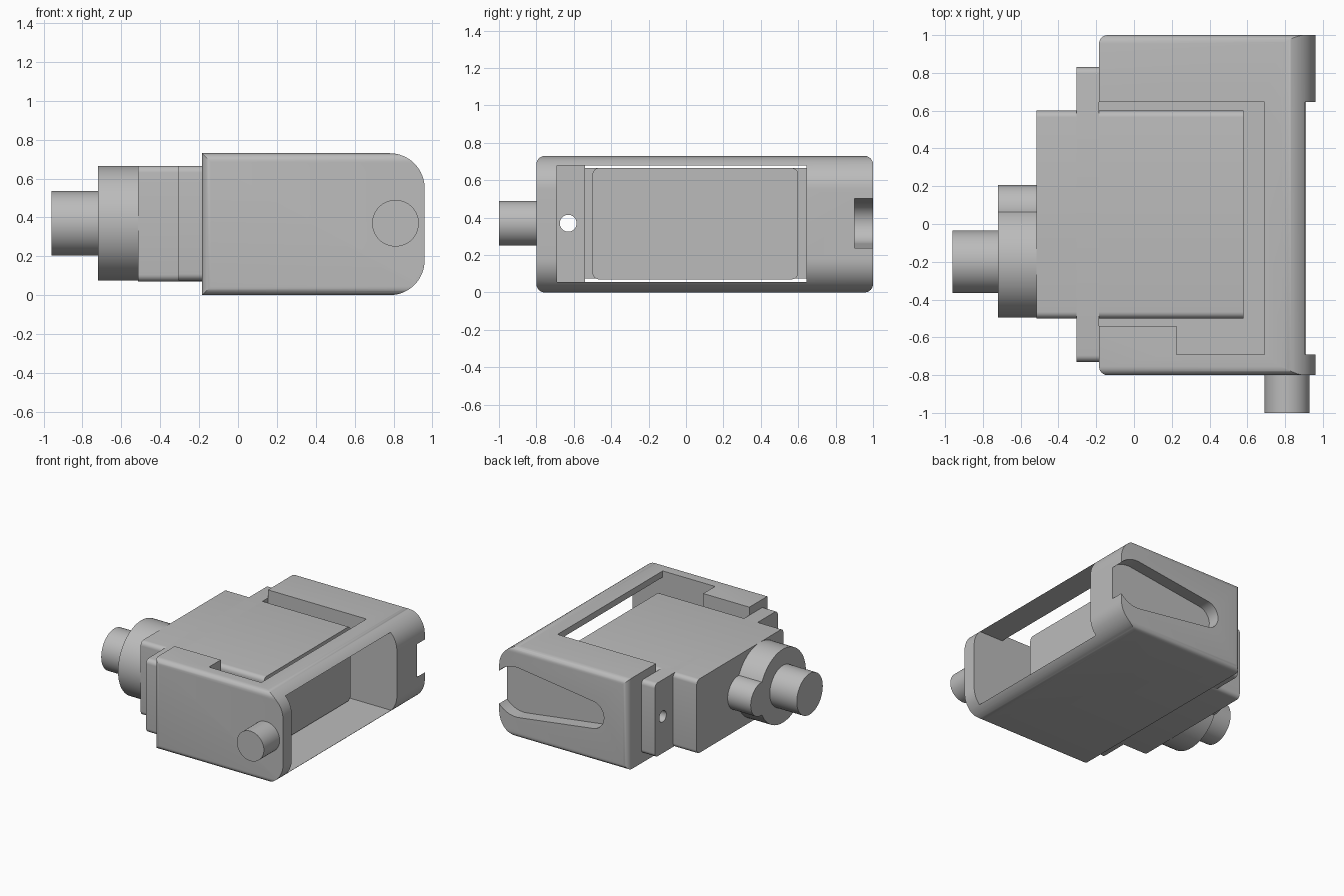
import bpy, bmesh
from math import sin, cos, pi, radians, asin

if "Cube" in bpy.data.objects:
    bpy.data.objects.remove(bpy.data.objects["Cube"])

grey = bpy.data.materials.new("plain grey")
grey.use_nodes = True
GREY = (0.5, 0.5, 0.5, 1)
grey.diffuse_color = GREY
grey.node_tree.nodes["Principled BSDF"].inputs["Base Color"].default_value = GREY

MID = 0.37  # height of the shared centre line


def make(name, bm):
    bmesh.ops.recalc_face_normals(bm, faces=bm.faces)
    mesh = bpy.data.meshes.new(name)
    bm.to_mesh(mesh)
    bm.free()
    mesh.materials.append(grey)
    ob = bpy.data.objects.new(name, mesh)
    bpy.context.collection.objects.link(ob)
    return ob


def prism(name, axis, points, a, b):
    """Extrude a 2D outline along an axis from a to b."""
    place = {"x": lambda u, v, t: (t, u, v),
             "y": lambda u, v, t: (u, t, v),
             "z": lambda u, v, t: (u, v, t)}[axis]
    bm = bmesh.new()
    lo = [bm.verts.new(place(u, v, a)) for u, v in points]
    hi = [bm.verts.new(place(u, v, b)) for u, v in points]
    bm.faces.new(lo)
    bm.faces.new(hi)
    n = len(points)
    for i in range(n):
        j = (i + 1) % n
        bm.faces.new((lo[i], lo[j], hi[j], hi[i]))
    return make(name, bm)


def arc(cu, cv, r, start, end, n=16):
    return [(cu + r * cos(start + (end - start) * i / n),
             cv + r * sin(start + (end - start) * i / n)) for i in range(n + 1)]


def cylinder(name, axis, u, v, r, a, b):
    return prism(name, axis, arc(u, v, r, 0, 2 * pi, 64)[:-1], a, b)


def box(name, x, y, z, radius, rule):
    """Box whose edges that satisfy the rule are rounded."""
    bm = bmesh.new()
    bmesh.ops.create_cube(bm, size=1)
    for v in bm.verts:
        for i, (a, b) in enumerate((x, y, z)):
            v.co[i] = a if v.co[i] < 0 else b
    edges = [e for e in bm.edges if rule(*[v.co for v in e.verts])]
    bmesh.ops.bevel(bm, geom=edges, offset=radius, segments=6, profile=0.5,
                    affect="EDGES")
    return make(name, bm)


def boolean(target, tool, operation="DIFFERENCE", keep=False):
    mod = target.modifiers.new("cut", "BOOLEAN")
    mod.object, mod.operation, mod.solver = tool, operation, "EXACT"
    bpy.context.view_layer.objects.active = target
    bpy.ops.object.modifier_apply(modifier=mod.name)
    if not keep:
        bpy.data.objects.remove(tool)


def along_x(p, q):
    return abs(p.x - q.x) > 0.01


# Housing: rounded block trimmed by a profile with a large nose radius
LEFT, NOSE, TOP, R = -0.185, 0.96, 0.73, 0.18
housing = box("housing", (LEFT, 1.2), (-0.8, 1.0), (0, TOP), 0.045,
              lambda p, q: along_x(p, q) or (p.x < 0 and abs(p.z - q.z) > 0.01))
outline = ([(-0.4, 0)] + arc(NOSE - R, R, R, -pi / 2, 0)
           + arc(NOSE - R, TOP - R, R, 0, pi / 2) + [(-0.4, TOP)])
# the trimming profile overshoots in y only
boolean(housing, prism("trim", "y", outline, -1.2, 1.4), "INTERSECT")


# Cavity open at both ends, then the stepped opening in the top plate
def stepped(right):
    return [(-0.4, -0.54), (0.225, -0.54), (0.225, -0.69),
            (right, -0.69), (right, 0.645), (-0.4, 0.645)]


boolean(housing, prism("cavity", "z", stepped(1.3), 0.055, 0.68))
boolean(housing, prism("top_opening", "z", stepped(0.69), 0.5, 0.9))

# Teardrop groove in the back wall
X1, R1, X2, R2 = 0.81, 0.2, 0.14, 0.11
tilt = pi / 2 - asin((R1 - R2) / (X1 - X2))
teardrop = (arc(X1, MID, R1, -tilt, tilt, 32)
            + arc(X2, MID, R2, tilt, 2 * pi - tilt, 32))
# stretch the tangent points so the groove narrows away from the nose
teardrop = (arc(X1, MID, R1, tilt - pi, pi - tilt, 32)
            + arc(X2, MID, R2, pi - tilt, pi + tilt, 32))
boolean(housing, prism("groove", "y", teardrop, 0.9, 1.2))

# Mounting flange with two screw holes
flange = box("flange", (-0.305, LEFT), (-0.73, 0.83), (0.075, 0.665), 0.035, along_x)
for y in (-0.63, 0.73):
    drill = cylinder("drill", "x", y, MID, 0.045, -0.5, 0.4)
    boolean(flange, drill, keep=True)
    boolean(housing, drill)

# Inner body
body = box("inner_body", (-0.515, 0.58), (-0.5, 0.6), (0.07, 0.665), 0.035, along_x)

# Round boss with a side lobe, a shaft, and the front pin
boss = cylinder("boss", "x", -0.2, MID, 0.295, -0.72, -0.515)
boolean(boss, cylinder("lobe", "x", 0.075, MID, 0.132, -0.72, -0.515), "UNION")
shaft = cylinder("shaft", "x", -0.2, MID, 0.165, -0.96, -0.72)
pin = cylinder("front_pin", "y", 0.81, MID, 0.12, -1.0, -0.8)

# Smooth the curved faces and keep the sharp edges
bpy.ops.object.select_all(action="DESELECT")
for ob in (housing, flange, body, boss, shaft, pin):
    ob.select_set(True)
bpy.context.view_layer.objects.active = housing
bpy.ops.object.shade_smooth_by_angle(angle=radians(30))
